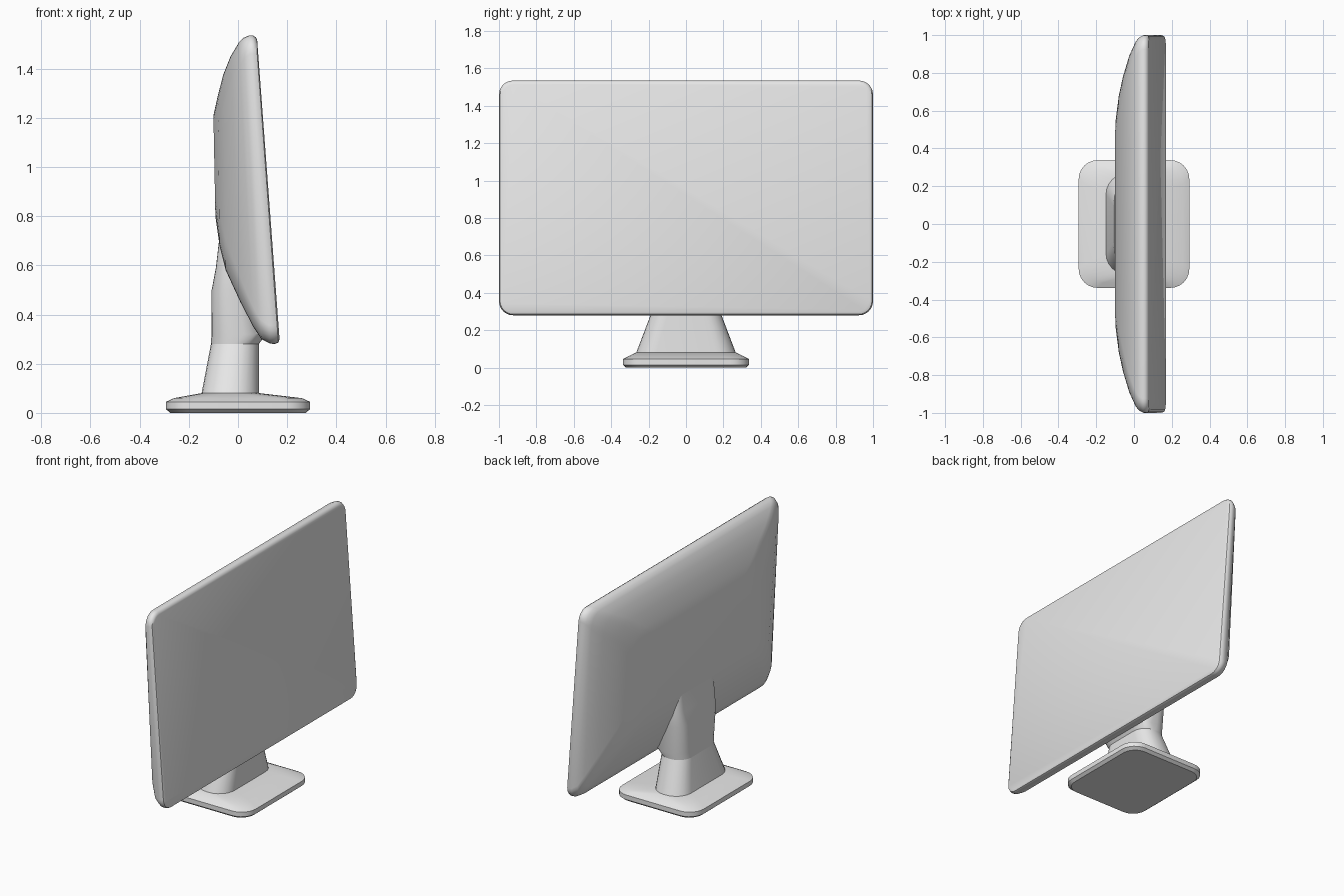
import bpy, bmesh, math

if "Cube" in bpy.data.objects:
    bpy.data.objects.remove(bpy.data.objects["Cube"], do_unlink=True)

grey = bpy.data.materials.new("light_grey")
grey.use_nodes = True
grey.diffuse_color = (0.8, 0.8, 0.8, 1)
grey.node_tree.nodes["Principled BSDF"].inputs["Base Color"].default_value = (0.8, 0.8, 0.8, 1)


def rounded_rect(a0, a1, b0, b1, radius, steps=6):
    """Outline of a rectangle with rounded corners, counter-clockwise."""
    points = []
    corners = [(a1, b1, -1, -1), (a0, b1, 1, -1), (a0, b0, 1, 1), (a1, b0, -1, 1)]
    for quarter, (a, b, sa, sb) in enumerate(corners):
        for i in range(steps + 1):
            t = (quarter + i / steps) * math.pi / 2
            points.append((a + radius * (sa + math.cos(t)), b + radius * (sb + math.sin(t))))
    return points


def loft(name, rings, angle):
    """Skin a closed solid through rings of equal length."""
    bm = bmesh.new()
    loops = [[bm.verts.new(p) for p in ring] for ring in rings]
    count = len(loops[0])
    for low, high in zip(loops, loops[1:]):
        for i in range(count):
            j = (i + 1) % count
            bm.faces.new((low[i], low[j], high[j], high[i]))
    bm.faces.new(loops[0])
    bm.faces.new(loops[-1])
    bmesh.ops.recalc_face_normals(bm, faces=bm.faces)
    mesh = bpy.data.meshes.new(name)
    bm.to_mesh(mesh)
    bm.free()
    mesh.materials.append(grey)
    obj = bpy.data.objects.new(name, mesh)
    bpy.context.collection.objects.link(obj)
    bpy.ops.object.select_all(action="DESELECT")
    obj.select_set(True)
    bpy.context.view_layer.objects.active = obj
    bpy.ops.object.shade_smooth_by_angle(angle=math.radians(angle))
    return obj


def panel_ring(half_width, z0, z1, x_low, x_high, radius):
    """Upright rounded outline, leaning from x_low at the bottom to x_high."""
    slope = (x_high - x_low) / (z1 - z0)
    return [(x_low + (z - z0) * slope, y, z)
            for y, z in rounded_rect(-half_width, half_width, z0, z1, radius)]


def flat_ring(z, x0, x1, half_width, radius):
    return [(x, y, z) for x, y in rounded_rect(x0, x1, -half_width, half_width, radius)]


# Screen housing: flat leaning front, bulging back
loft("screen_panel", [panel_ring(*r) for r in (
    (0.982, 0.300, 1.515, 0.169, 0.078, 0.060),
    (0.994, 0.286, 1.527, 0.164, 0.073, 0.070),
    (1.000, 0.280, 1.535, 0.150, 0.060, 0.075),
    (1.000, 0.282, 1.535, 0.130, 0.046, 0.075),
    (0.988, 0.300, 1.525, 0.095, 0.022, 0.080),
    (0.963, 0.350, 1.505, 0.062, 0.003, 0.090),
    (0.890, 0.450, 1.450, 0.010, -0.030, 0.110),
    (0.780, 0.580, 1.375, -0.050, -0.060, 0.130),
    (0.680, 0.680, 1.290, -0.075, -0.082, 0.140),
    (0.550, 0.800, 1.210, -0.092, -0.100, 0.150),
)], 40)

# Upper neck: joins the column to the back of the panel
loft("upper_neck", [flat_ring(*r) for r in (
    (0.280, -0.110, 0.085, 0.190, 0.090),
    (0.320, -0.108, 0.115, 0.195, 0.090),
    (0.500, -0.107, 0.060, 0.205, 0.075),
    (0.590, -0.090, 0.050, 0.210, 0.060),
    (0.720, -0.075, 0.040, 0.200, 0.050),
)], 30)

# Column: tapers up from the base
loft("neck_column", [flat_ring(*r) for r in (
    (0.070, -0.150, 0.085, 0.270, 0.110),
    (0.280, -0.110, 0.085, 0.190, 0.090),
)], 30)

# Base plate: rounded rim with a gently sloped top
loft("base_plate", [flat_ring(*r) for r in (
    (0.000, -0.275, 0.275, 0.320, 0.090),
    (0.015, -0.293, 0.293, 0.338, 0.100),
    (0.045, -0.293, 0.293, 0.338, 0.100),
    (0.060, -0.260, 0.260, 0.310, 0.100),
    (0.080, -0.150, 0.090, 0.270, 0.110),
)], 35)
